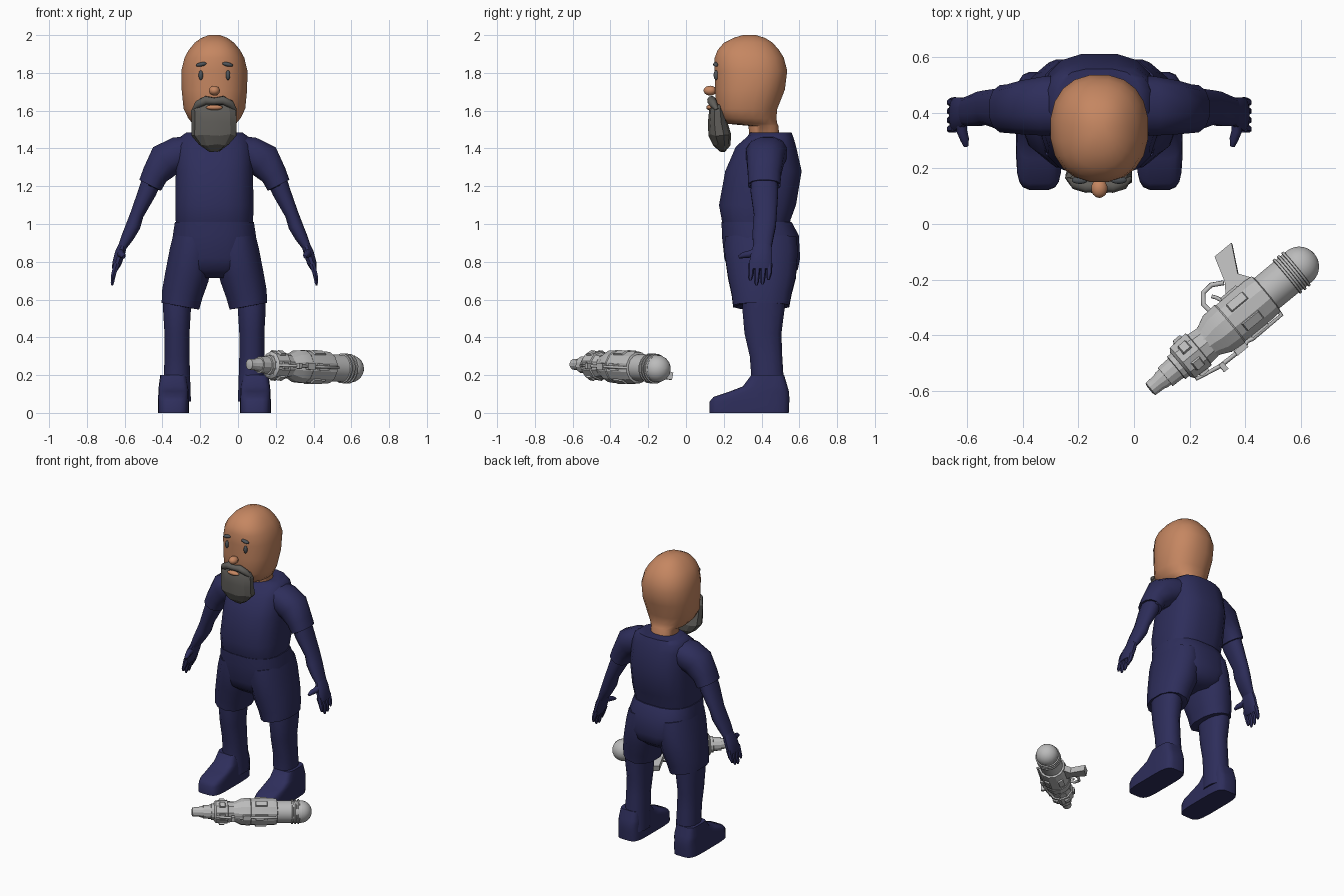
import bpy, bmesh, math, random
from mathutils import Vector, Matrix

random.seed(4)
if "Cube" in bpy.data.objects:
    bpy.data.objects.remove(bpy.data.objects["Cube"])

CX = -0.125  # centre line of the figure


def material(name, r, g, b):
    m = bpy.data.materials.new(name)
    m.use_nodes = True
    m.diffuse_color = (r, g, b, 1)
    m.node_tree.nodes["Principled BSDF"].inputs["Base Color"].default_value = (r, g, b, 1)
    return m


NAVY = material("navy cloth", 0.027, 0.027, 0.105)
SKIN = material("tan skin", 0.56, 0.24, 0.12)
GREY = material("grey beard", 0.115, 0.11, 0.1)
DARK = material("slate eyes", 0.08, 0.09, 0.1)
METAL = material("light metal", 0.5, 0.5, 0.5)


def finish(name, bm, mat, angle=45, matrix=None):
    bmesh.ops.recalc_face_normals(bm, faces=bm.faces[:])
    mesh = bpy.data.meshes.new(name)
    bm.to_mesh(mesh)
    bm.free()
    mesh.materials.append(mat)
    mesh.shade_smooth()
    mesh.set_sharp_from_angle(angle=math.radians(angle))
    ob = bpy.data.objects.new(name, mesh)
    bpy.context.collection.objects.link(ob)
    if matrix:
        ob.matrix_world = matrix
    return ob


def skin_rings(name, rings, mat, angle=45, matrix=None):
    """Bridge closed rings of points and cap both ends."""
    bm = bmesh.new()
    loops = [[bm.verts.new(p) for p in ring] for ring in rings]
    n = len(loops[0])
    for a, b in zip(loops, loops[1:]):
        for i in range(n):
            j = (i + 1) % n
            bm.faces.new((a[i], a[j], b[j], b[i]))
    bm.faces.new(loops[0])
    bm.faces.new(loops[-1])
    return finish(name, bm, mat, angle, matrix)


def oval(n, power):
    for i in range(n):
        a = 2 * math.pi * (i + 0.5) / n
        c, s = math.cos(a), math.sin(a)
        yield (math.copysign(abs(c) ** (2 / power), c),
               math.copysign(abs(s) ** (2 / power), s))


def stack(name, rows, mat, n=16, power=2.4, off=0, angle=45, jitter=0):
    """Level rings given as (z, front y, back y, half width)."""
    rings = [[(CX + off + u * hx + random.uniform(-jitter, jitter),
               (f + b) / 2 + v * (b - f) / 2, z + random.uniform(-jitter, jitter))
              for u, v in oval(n, power)] for z, f, b, hx in rows]
    return skin_rings(name, rings, mat, angle)


def limb(name, side, rows, mat, n=12):
    """Rings across a path in the x-z plane: (offset, y, z, y radius, side radius)."""
    rings = []
    for i, (x, y, z, ry, rs) in enumerate(rows):
        p, q = rows[max(i - 1, 0)], rows[min(i + 1, len(rows) - 1)]
        t = Vector((q[0] - p[0], 0, q[2] - p[2])).normalized()
        across = Vector((0, 1, 0)).cross(t)
        ring = [Vector((x, y, z)) + across * u * rs + Vector((0, v * ry, 0))
                for u, v in oval(n, 2.3)]
        rings.append([(CX + side * w.x, w.y, w.z) for w in ring])
    return skin_rings(name, rings, mat)


def blob(name, off, y, z, size, mat, tilt=0):
    bm = bmesh.new()
    bmesh.ops.create_uvsphere(bm, u_segments=14, v_segments=9, radius=1)
    m = (Matrix.Translation((CX + off, y, z)) @ Matrix.Rotation(tilt, 4, "Y")
         @ Matrix.Diagonal((*size, 1)))
    bm.transform(m)
    return finish(name, bm, mat, 80)


def tube(name, points, radius, mat, matrix=None, taper=None):
    cu = bpy.data.curves.new(name, "CURVE")
    cu.dimensions = "3D"
    cu.bevel_depth, cu.bevel_resolution, cu.use_fill_caps = radius, 2, True
    sp = cu.splines.new("POLY")
    sp.points.add(len(points) - 1)
    for i, p in enumerate(points):
        sp.points[i].co = (*p, 1)
        sp.points[i].radius = taper[i] if taper else 1
    cu.materials.append(mat)
    ob = bpy.data.objects.new(name, cu)
    bpy.context.collection.objects.link(ob)
    if matrix:
        ob.matrix_world = matrix
    return ob


# Head with neck
stack("head", [(1.40, .34, .50, .085), (1.52, .33, .49, .09), (1.53, .22, .485, .115),
               (1.56, .175, .48, .14), (1.61, .156, .485, .165), (1.71, .152, .525, .175),
               (1.81, .15, .538, .177), (1.88, .15, .52, .16), (1.92, .165, .495, .138),
               (1.96, .20, .46, .105), (1.985, .25, .42, .07), (2.0, .30, .37, .03)],
      SKIN, 20, 2.3, angle=70)

# Face
blob("nose", 0, .128, 1.706, (.03, .035, .026), SKIN)
blob("lower_lip", 0, .125, 1.617, (.045, .018, .014), SKIN)
for side, label in ((1, "left"), (-1, "right")):
    blob(label + "_eye", side * .072, .16, 1.788, (.012, .014, .026), DARK)
    blob(label + "_eyebrow", side * .07, .158, 1.845, (.03, .014, .011), DARK, side * .2)

# Beard and moustache
stack("beard", [(1.63, .135, .20, .10), (1.60, .122, .21, .122), (1.54, .116, .22, .125),
                (1.47, .118, .24, .122), (1.42, .14, .235, .08), (1.385, .18, .21, .025)],
      GREY, 11, 2.4, angle=20, jitter=.005)
tube("moustache", [(CX + x, y, z) for x, y, z in
                   ((-.11, .165, 1.605), (-.085, .145, 1.635), (-.045, .135, 1.655), (0, .135, 1.65),
                    (.045, .135, 1.655), (.085, .145, 1.635), (.11, .165, 1.605))],
     .024, GREY, taper=(.4, .9, 1, .8, 1, .9, .4))

# Shirt body and shorts seat
stack("shirt", [(.97, .20, .55, .20), (1.02, .187, .555, .208), (1.10, .172, .585, .21),
                (1.28, .205, .615, .207), (1.41, .262, .585, .20), (1.46, .32, .57, .185),
                (1.485, .34, .56, .15)], NAVY, 16, 2.8)
stack("shorts_seat", [(1.01, .186, .562, .212), (.94, .187, .60, .223), (.82, .20, .607, .235),
                      (.76, .22, .595, .19), (.715, .28, .54, .10)], NAVY, 16, 2.7)

for side, label in ((1, "left"), (-1, "right")):
    # Sleeve and arm
    limb(label + "_sleeve", side, [(.08, .43, 1.40, .11, .075), (.19, .425, 1.37, .11, .095),
                                   (.262, .42, 1.335, .10, .098), (.315, .415, 1.26, .09, .072),
                                   (.34, .415, 1.205, .088, .066), (.34, .415, 1.21, .07, .05)], NAVY)
    limb(label + "_arm", side, [(.325, .415, 1.25, .07, .055), (.355, .415, 1.17, .075, .05),
                                (.41, .42, 1.05, .062, .037), (.43, .415, .99, .063, .04),
                                (.46, .408, .93, .057, .034), (.487, .405, .88, .05, .024)], NAVY)
    # Hand
    limb(label + "_palm", side, [(.484, .405, .89, .048, .023), (.50, .40, .845, .058, .028),
                                 (.517, .395, .79, .062, .025), (.527, .395, .76, .058, .016)], NAVY)
    for k, (y, tip) in enumerate(((.345, .70), (.377, .675), (.409, .68), (.441, .705))):
        limb(f"{label}_finger_{k + 1}", side, [(.517, y, .79, .016, .018), (.532, y, .74, .015, .014),
                                               (.54, y - .004, tip + .015, .012, .01),
                                               (.541, y - .004, tip, .006, .005)], NAVY, 6)
    tube(label + "_thumb", [(CX + side * x, y, z) for x, y, z in
                            ((.495, .38, .855), (.495, .335, .84), (.485, .305, .835), (.48, .28, .825))],
         .019, NAVY, taper=(1.1, 1, .85, .45))
    # Shorts leg, lower leg, shoe
    limb(label + "_shorts_leg", side, [(.11, .395, .93, .195, .112), (.118, .398, .85, .20, .123),
                                       (.146, .402, .72, .185, .12), (.17, .40, .63, .163, .112),
                                       (.18, .398, .565, .153, .104), (.18, .40, .575, .125, .08)], NAVY)
    stack(label + "_leg", [(.66, .30, .52, .075), (.55, .295, .525, .076), (.42, .307, .508, .068),
                           (.30, .335, .512, .068), (.17, .345, .52, .072), (.06, .34, .53, .076)],
          NAVY, 12, 2.4, side * .198)
    stack(label + "_shoe", [(0, .122, .545, .083), (.06, .124, .548, .083), (.085, .145, .548, .081),
                            (.115, .235, .545, .08), (.14, .30, .538, .078), (.20, .345, .52, .07)],
          NAVY, 20, 4.5, side * .217, 40)

# Blaster frame: local x runs from muzzle to rounded tail, local y towards the grip
GUN = (Matrix.Translation((.066, -.589, .257)) @ Matrix.Rotation(math.radians(39.5), 4, "Z")
       @ Matrix.Rotation(.034, 4, "Y"))


def turned(name, rows, n=12, angle=25):
    rings = [[(s, r * math.cos(a), r * math.sin(a))
              for a in (2 * math.pi * (i + .5) / n for i in range(n))] for s, r in rows]
    return skin_rings(name, rings, METAL, angle, GUN)


def slab(name, outline, thick, roll):
    """Flat plate cut from an outline in the blaster's x-y plane."""
    turn = Matrix.Rotation(roll, 4, "X")
    rings = [[turn @ Vector((s, t, z)) for s, t in outline] for z in (-thick / 2, thick / 2)]
    return skin_rings(name, rings, METAL, 25, GUN)


turned("blaster_muzzle", [(-.012, .018), (-.008, .029), (.03, .031), (.045, .036), (.075, .036)])
turned("blaster_barrel", [(.06, .044), (.11, .046), (.112, .054), (.15, .054)])
turned("blaster_fore_body", [(.13, .06), (.14, .074), (.215, .078), (.218, .07), (.255, .066)], 10)
turned("blaster_body", [(.24, .062), (.265, .066), (.305, .086), (.36, .09), (.365, .086),
                        (.50, .088), (.53, .084), (.535, .07)])
turned("blaster_tail_tube", [(.50, .072), (.69, .073)], 16)
for k in range(3):
    s = .625 + k * .02
    turned(f"blaster_tail_ring_{k + 1}", [(s, .072), (s + .002, .08), (s + .01, .08), (s + .012, .072)], 16)
turned("blaster_tail_dome", [(.685 + .072 * math.sin(a), .072 * math.cos(a) + .001)
                             for a in (i * math.pi / 14 for i in range(8))], 16, 60)

# Raised panels around the blaster
for k in range(6):
    roll = k * math.pi / 3
    for part, s0, s1, r in (("fore", .155, .205, .08), ("rear", .385, .475, .09)):
        slab(f"blaster_{part}_panel_{k + 1}", [(s0, r - .02), (s0 + .01, r + .003),
                                               (s1 - .01, r + .003), (s1, r - .02)], .035, roll)

# Grip, trigger guard and side rail
slab("blaster_grip", [(.474, .222), (.553, .222), (.499, .12), (.526, .079), (.50, .05),
                      (.39, .05), (.411, .08), (.444, .127)], .04, -.2)
TILTED = GUN @ Matrix.Rotation(-.2, 4, "X")
tube("trigger_guard", [(.338, .07, 0), (.333, .116, 0), (.36, .15, 0), (.40, .153, 0), (.44, .13, 0)],
     .009, METAL, TILTED)
tube("trigger", [(.395, .08, 0), (.385, .105, 0), (.375, .12, 0)], .007, METAL, TILTED)
tube("side_rail", [(.15, -.05, 0), (.145, -.078, 0), (.24, -.096, 0), (.35, -.098, 0),
                   (.37, -.088, 0), (.39, -.094, 0), (.525, -.094, 0), (.525, -.07, 0)],
     .008, METAL, GUN)
slab("side_rail_clip", [(.235, -.09), (.255, -.09), (.255, -.122), (.235, -.122)], .03, 0)
slab("side_rail_plate", [(.31, -.085), (.36, -.085), (.36, -.107), (.31, -.107)], .035, 0)
